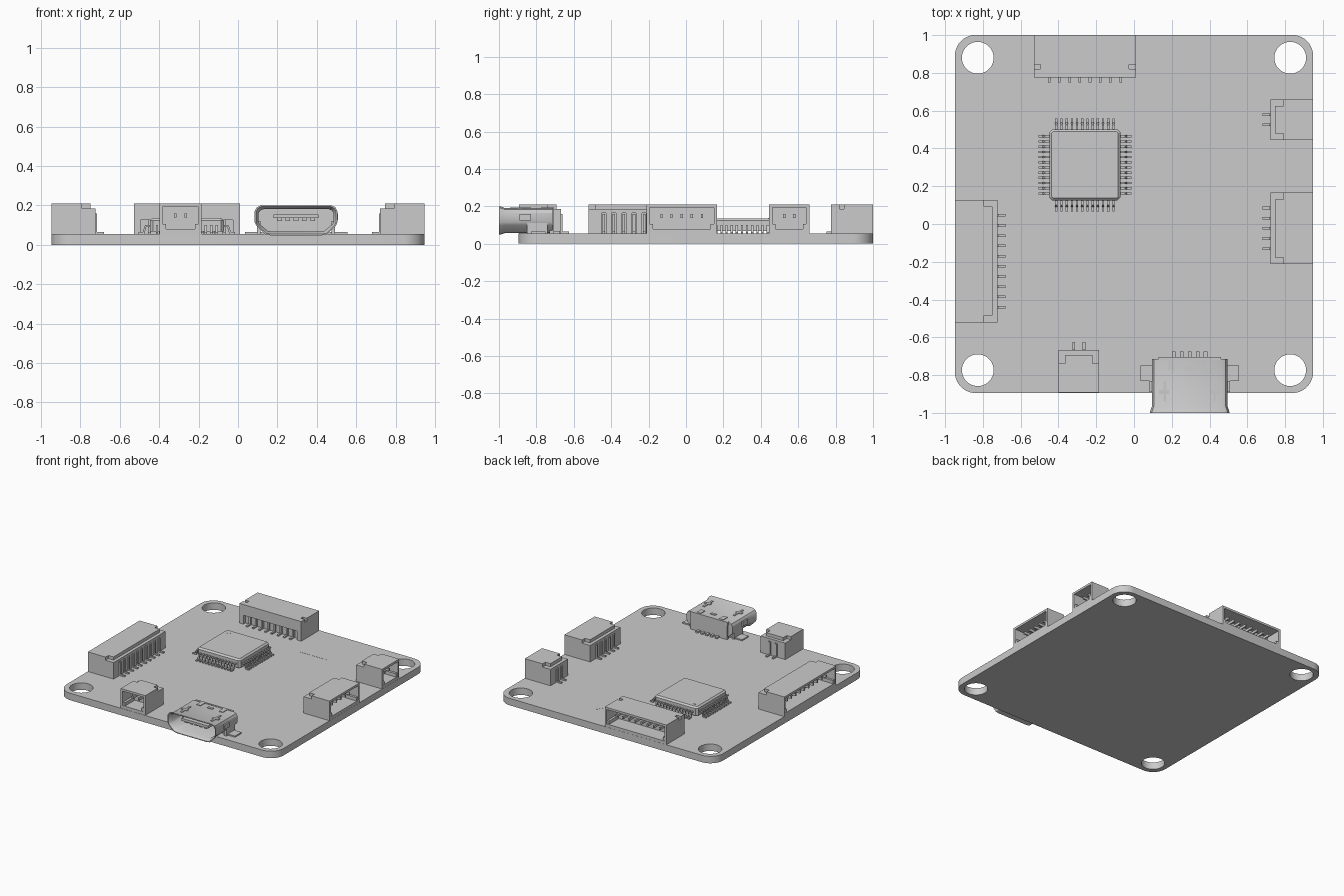
import bpy, bmesh, math
from mathutils import Matrix, Vector

cube = bpy.data.objects.get("Cube")
if cube:
    bpy.data.objects.remove(cube, do_unlink=True)

GREY = (0.6, 0.6, 0.6, 1.0)
mat = bpy.data.materials.new("plain grey")
mat.use_nodes = True
mat.diffuse_color = GREY
mat.node_tree.nodes["Principled BSDF"].inputs["Base Color"].default_value = GREY

TOP = 0.055      # upper face of the board


def add_object(name, bm, matrix=None):
    bmesh.ops.recalc_face_normals(bm, faces=bm.faces)
    mesh = bpy.data.meshes.new(name)
    bm.to_mesh(mesh)
    bm.free()
    mesh.materials.append(mat)
    obj = bpy.data.objects.new(name, mesh)
    bpy.context.collection.objects.link(obj)
    if matrix:
        obj.matrix_world = matrix
    return obj


def box(bm, x0, x1, y0, y1, z0, z1):
    m = Matrix.Translation(((x0 + x1) / 2, (y0 + y1) / 2, (z0 + z1) / 2))
    m = m @ Matrix.Diagonal((x1 - x0, y1 - y0, z1 - z0, 1))
    return bmesh.ops.create_cube(bm, size=1, matrix=m)["verts"]


def loft(bm, rings):
    """Skin a row of equal closed rings and cap both ends."""
    rows = [[bm.verts.new(p) for p in ring] for ring in rings]
    for a, b in zip(rows, rows[1:]):
        for i in range(len(a)):
            j = (i + 1) % len(a)
            bm.faces.new((a[i], a[j], b[j], b[i]))
    bm.faces.new(rows[0])
    bm.faces.new(rows[-1])


def arc(cx, cy, r, start, sweep, steps):
    return [(cx + r * math.cos(math.radians(start + sweep * i / steps)),
             cy + r * math.sin(math.radians(start + sweep * i / steps)))
            for i in range(steps + 1)]


# Board: rounded outline with four mounting holes, filled and extruded
curve = bpy.data.curves.new("board_outline", "CURVE")
curve.dimensions = "2D"
curve.fill_mode = "BOTH"
curve.extrude = TOP / 2
half, mid_y, rad = 0.948, 0.053, 0.11
outline = []
for k, (sx, sy) in enumerate([(1, 1), (-1, 1), (-1, -1), (1, -1)]):
    c = half - rad
    outline += arc(sx * c, mid_y + sy * c, rad, 90 * k, 90, 10)
loops = [outline] + [arc(sx * 0.827, mid_y + sy * 0.827, 0.084, 0, 360, 40)[:-1]
                     for sx in (-1, 1) for sy in (-1, 1)]
for points in loops:
    spline = curve.splines.new("POLY")
    spline.points.add(len(points) - 1)
    for p, (x, y) in zip(spline.points, points):
        p.co = (x, y, 0, 1)
    spline.use_cyclic_u = True
helper = bpy.data.objects.new("board_outline", curve)
bpy.context.collection.objects.link(helper)
graph = bpy.context.evaluated_depsgraph_get()
flat = bpy.data.meshes.new_from_object(helper.evaluated_get(graph))
bm = bmesh.new()
bm.from_mesh(flat)
bmesh.ops.remove_doubles(bm, verts=bm.verts, dist=0.0001)
bmesh.ops.translate(bm, verts=bm.verts, vec=(0, 0, TOP / 2))
for f in bm.faces:
    f.material_index = 0
bpy.data.objects.remove(helper, do_unlink=True)
board = add_object("board", bm)
bpy.data.meshes.remove(flat)

# Direction marker: thin triangular plate
bm = bmesh.new()
tri = [(0.11, 0.62), (0.34, 0.62), (0.225, 0.8)]
loft(bm, [[(x, y, z) for x, y in tri] for z in (TOP - 0.002, TOP + 0.001)])
add_object("direction_marker", bm)


def connector(name, pins, x, y, angle, overhang=False):
    """Side-entry socket: local y points from the board edge inward."""
    w = (0.107 + 0.054 * pins) / 2
    core, end = w - 0.035, 0.225
    z0, z1 = TOP - 0.002, 0.21
    place = Matrix.Translation((x, y, 0)) @ Matrix.Rotation(math.radians(angle), 4, "Z")
    slots = [(i - (pins - 1) / 2) * 0.054 for i in range(pins)]

    # housing
    bm = bmesh.new()
    box(bm, -w, w, 0, 0.155, z1 - 0.017, z1)
    box(bm, -w, w, 0, 0.155, z0, TOP + 0.024)
    box(bm, -w + 0.01, w - 0.01, 0.125, 0.155, z0, z1 - 0.005)
    box(bm, -core, core, 0.13, 0.2, z0, z1)
    for s in (-1, 1):
        lo, hi = sorted((s * w, s * (w - 0.017)))
        box(bm, lo, hi, 0, 0.155, z0, z1)
        lo, hi = sorted((s * w, s * core))
        box(bm, lo, hi, 0.15, 0.19, z0, 0.185)
        box(bm, lo, hi, 0.18, end, z0, z1 if overhang else 0.185)
        # small key blocks in the lower corners of the mouth
        lo, hi = sorted((s * w, s * (w - 0.035)))
        box(bm, lo, hi, 0.004, 0.12, z0, TOP + 0.05)
    if overhang:
        box(bm, -core, core, 0.195, end, 0.125, z1)
    else:
        box(bm, -core, core, 0.195, end, 0.165, 0.185)
        edges = [-core] + [v for p in slots for v in (p - 0.011, p + 0.011)] + [core]
        for a, b in zip(edges[::2], edges[1::2]):
            box(bm, a, b, 0.195, end, z0, 0.17)
    add_object(name + "_housing", bm, place)

    # bent contacts behind and straight contacts in the mouth
    bm = bmesh.new()
    for p in slots:
        reach = 0.215 if overhang else 0.232
        box(bm, p - 0.007, p + 0.007, reach - 0.02, reach, TOP, 0.16)
        box(bm, p - 0.007, p + 0.007, reach - 0.02, reach + 0.035, TOP, TOP + 0.01)
        box(bm, p - 0.006, p + 0.006, 0.03, 0.14, 0.138, 0.158)
    add_object(name + "_contacts", bm, place)


connector("front_connector", 2, -0.292, -0.893, 0)
connector("right_connector", 5, 0.947, -0.023, 90)
connector("small_right_connector", 2, 0.947, 0.552, 90)
connector("back_connector", 8, -0.26, 1.0, 180, overhang=True)
connector("left_connector", 10, -0.948, -0.197, -90)

# Chip: square body with bevelled edges and a pin-one dot
cx, cy, h = -0.26, 0.313, 0.188
bm = bmesh.new()
box(bm, -h, h, -h, h, TOP + 0.012, 0.135)
bmesh.ops.bevel(bm, geom=[e for e in bm.edges if abs(e.verts[0].co.z - e.verts[1].co.z) > 0.01],
                offset=0.015, segments=1, affect="EDGES")
bmesh.ops.bevel(bm, geom=[e for e in bm.edges if all(v.co.z > 0.13 for v in e.verts)],
                offset=0.012, segments=1, affect="EDGES")
bmesh.ops.create_cone(bm, cap_ends=True, segments=20, radius1=0.013, radius2=0.013, depth=0.004,
                      matrix=Matrix.Translation((-h + 0.05, h - 0.05, 0.135)))
add_object("chip_body", bm, Matrix.Translation((cx, cy, 0)))

# Chip leads: twelve gull-wing leads on each of four sides
bm = bmesh.new()
wing = [(0.18, 0.1), (0.212, 0.1), (0.224, 0.064), (0.246, 0.064),
        (0.246, TOP), (0.216, TOP), (0.206, 0.09), (0.18, 0.09)]
for side in range(4):
    turn = Matrix.Rotation(side * math.pi / 2, 3, "Z")
    for i in range(12):
        t = (i - 5.5) * 0.0275
        loft(bm, [[turn @ Vector((d, t + s, z)) for d, z in wing] for s in (-0.006, 0.006)])
add_object("chip_leads", bm, Matrix.Translation((cx, cy, 0)))

# Data port: tapered metal shell with a flared mouth, hollow from the front
side = [(0.125, 0.058), (0.15, 0.062), (0.192, 0.1), (0.2, 0.115),
        (0.2, 0.165), (0.19, 0.182), (0.172, 0.19)]
shape = side + [(-x, z) for x, z in reversed(side)]
PORT = Matrix.Translation((0.295, 0, 0))


def ring(y, grow):
    return [(x * (1 + grow / 0.2), y, 0.124 + (z - 0.124) * (1 + grow / 0.068)) for x, z in shape]


bm = bmesh.new()
loft(bm, [ring(-0.715, 0), ring(-0.965, 0), ring(-0.99, 0.009), ring(-1.0, 0.01),
          ring(-1.0, 0.004), ring(-0.975, -0.009), ring(-0.78, -0.009)])
add_object("port_shell", bm, PORT)

# Port tongue with five contacts, and rear block with solder pins
bm = bmesh.new()
box(bm, -0.115, 0.115, -0.96, -0.77, 0.135, 0.155)
box(bm, -0.16, 0.16, -0.73, -0.705, TOP, 0.17)
for i in range(-2, 3):
    t = i * 0.042
    box(bm, t - 0.012, t + 0.012, -0.95, -0.77, 0.122, 0.137)
    box(bm, t - 0.01, t + 0.01, -0.72, -0.675, TOP, TOP + 0.012)
add_object("port_tongue", bm, PORT)

# Port tabs: top springs, rear latch, side anchors and solder feet
bm = bmesh.new()
box(bm, -0.022, 0.022, -0.775, -0.755, 0.188, 0.195)
box(bm, -0.165, 0.165, -0.72, -0.705, 0.165, 0.193)
for s in (-1, 1):
    def pair(a, b, *rest):
        lo, hi = sorted((s * a, s * b))
        box(bm, lo, hi, *rest)
    pair(0.125, 0.14, -0.94, -0.83, 0.188, 0.195)
    pair(0.11, 0.162, -0.9, -0.88, 0.188, 0.195)
    pair(0.08, 0.115, -0.775, -0.72, 0.188, 0.195)
    pair(0.19, 0.212, -0.89, -0.83, 0.125, 0.16)
    pair(0.15, 0.26, -0.83, -0.75, TOP - 0.002, TOP + 0.01)
    pair(0.18, 0.198, -0.85, -0.74, TOP, 0.12)
add_object("port_tabs", bm, PORT)

# Smooth the rounded parts while keeping the edges sharp
bpy.ops.object.select_all(action="DESELECT")
for name in ("board", "port_shell"):
    bpy.data.objects[name].select_set(True)
bpy.context.view_layer.objects.active = board
bpy.ops.object.shade_smooth_by_angle(angle=math.radians(30))
